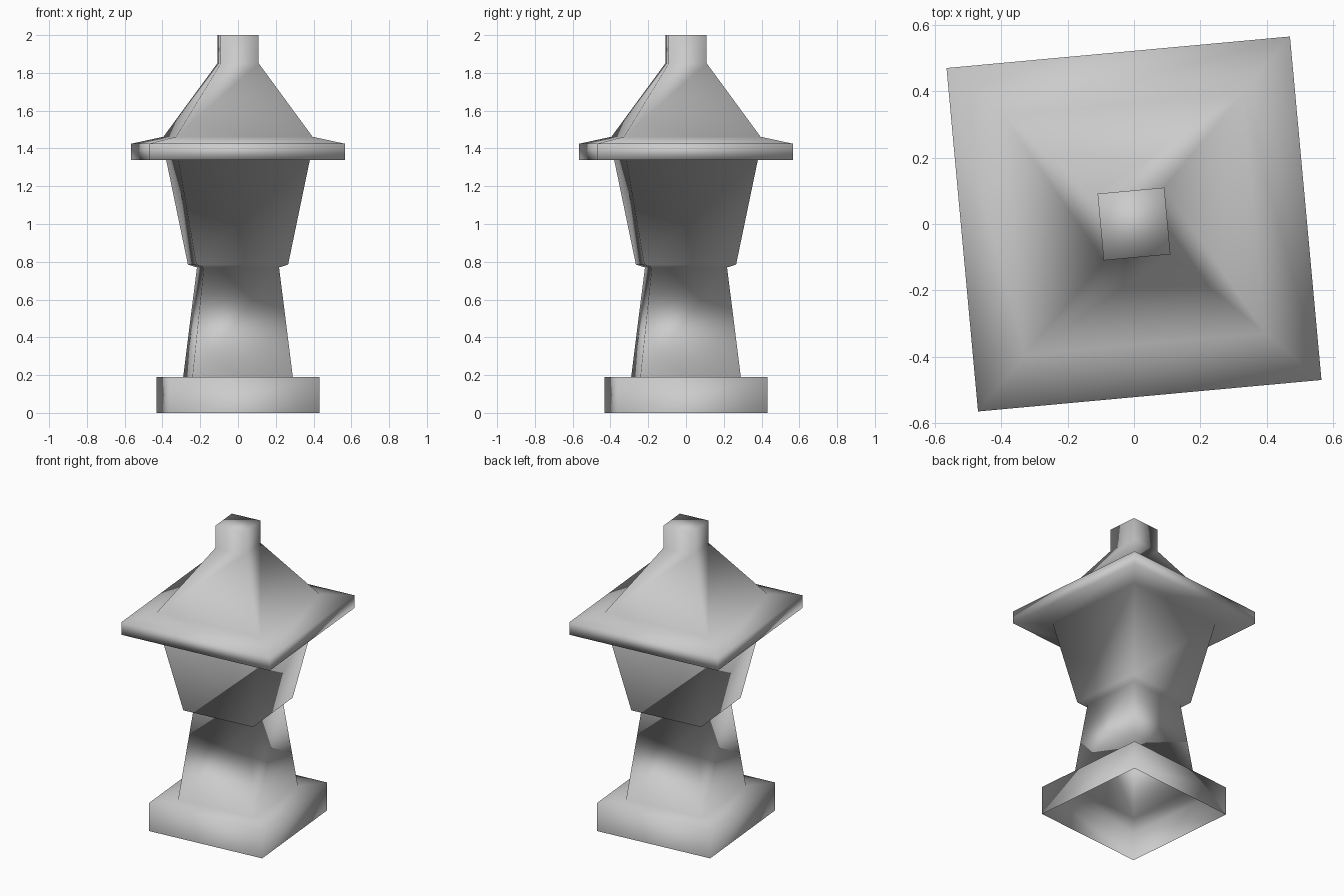
import bpy
import bmesh
from math import cos, sin, pi, radians, sqrt

cube = bpy.data.objects.get("Cube")
if cube:
    bpy.data.objects.remove(cube, do_unlink=True)

SIDES = 4
TWIST = radians(5.24)

# (half width, height) from the foot to the chimney top
PROFILE = [
    (0.396, 0.0), (0.396, 0.19),      # plinth
    (0.267, 0.19), (0.20, 0.77),      # tapering post
    (0.244, 0.785), (0.35, 1.34),     # flared lamp body
    (0.52, 1.34), (0.52, 1.425),      # eaves
    (0.363, 1.462), (0.101, 1.85),    # sloping roof
    (0.101, 2.0),                     # chimney
]

# Plain stone colour
stone = bpy.data.materials.new("grey stone")
stone.use_nodes = True
colour = (0.6, 0.6, 0.6, 1.0)
stone.diffuse_color = colour
for node in stone.node_tree.nodes:
    if node.type == 'BSDF_PRINCIPLED':
        node.inputs["Base Color"].default_value = colour


def ring(bm, half, z):
    """Square ring of vertices, turned slightly about the vertical axis."""
    r = half * sqrt(2)
    angles = [TWIST - pi / 4 + 2 * pi * i / SIDES for i in range(SIDES)]
    return [bm.verts.new((r * cos(a), r * sin(a), z)) for a in angles]


# One continuous shell: hollow underneath, closed at the top
bm = bmesh.new()
rings = [ring(bm, half, z) for half, z in PROFILE]
for low, high in zip(rings, rings[1:]):
    for i in range(SIDES):
        j = (i + 1) % SIDES
        bm.faces.new((low[i], low[j], high[j], high[i]))
bm.faces.new(rings[-1])

# Soft shading runs across every edge
for face in bm.faces:
    face.smooth = True

mesh = bpy.data.meshes.new("lantern_shell")
bm.to_mesh(mesh)
bm.free()
mesh.materials.append(stone)
lantern = bpy.data.objects.new("lantern_shell", mesh)
bpy.context.collection.objects.link(lantern)
